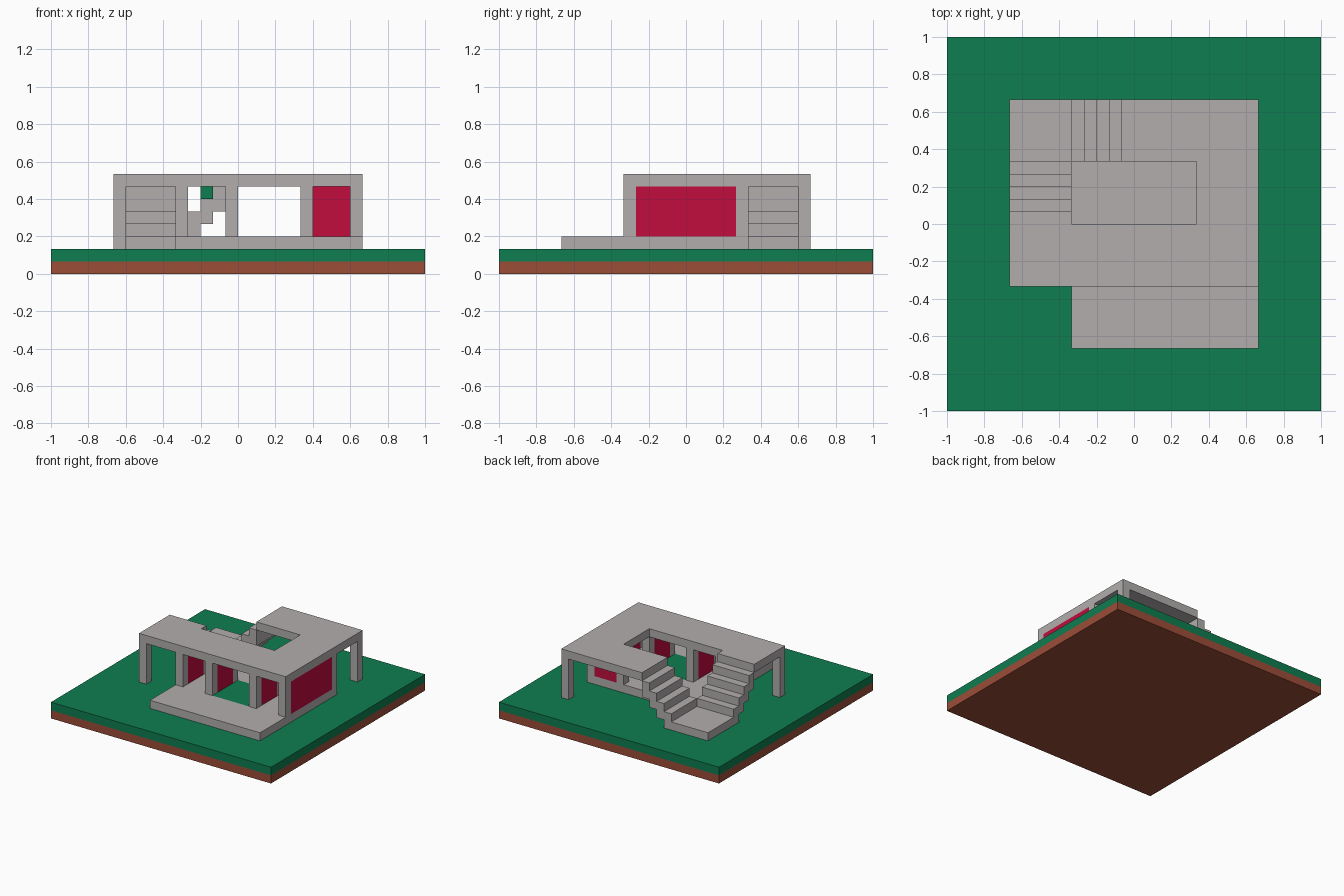
import bpy, bmesh
from mathutils import Vector

if "Cube" in bpy.data.objects:
    bpy.data.objects.remove(bpy.data.objects["Cube"], do_unlink=True)

U = 1 / 15  # one building module


def material(name, rgb):
    m = bpy.data.materials.new(name)
    m.use_nodes = True
    color = (*rgb, 1)
    m.diffuse_color = color
    bsdf = next(n for n in m.node_tree.nodes if n.type == 'BSDF_PRINCIPLED')
    bsdf.inputs["Base Color"].default_value = color
    return m


GRASS = material("grass green", (0.0045, 0.205, 0.080))
SOIL = material("soil brown", (0.333, 0.074, 0.039))
STONE = material("stone grey", (0.445, 0.423, 0.418))
PANE = material("red glass", (0.533, 0.0037, 0.048))


def prism(name, points, push, mat):
    """Extrude a flat outline (in modules) along the vector push."""
    bm = bmesh.new()
    face = bm.faces.new([bm.verts.new(Vector(p) * U) for p in points])
    grown = bmesh.ops.extrude_face_region(bm, geom=[face])
    verts = [g for g in grown["geom"] if isinstance(g, bmesh.types.BMVert)]
    bmesh.ops.translate(bm, verts=verts, vec=Vector(push) * U)
    bmesh.ops.recalc_face_normals(bm, faces=bm.faces)
    mesh = bpy.data.meshes.new(name)
    bm.to_mesh(mesh)
    bm.free()
    mesh.materials.append(mat)
    obj = bpy.data.objects.new(name, mesh)
    bpy.context.collection.objects.link(obj)
    return obj


def box(name, x, y, z, mat):
    corners = [(x[0], y[0], z[0]), (x[1], y[0], z[0]),
               (x[1], y[1], z[0]), (x[0], y[1], z[0])]
    return prism(name, corners, (0, 0, z[1] - z[0]), mat)


# Ground layers
box("soil", (-15, 15), (-15, 15), (0, 1), SOIL)
box("lawn", (-15, 15), (-15, 15), (1, 2), GRASS)

# Floors
box("terrace", (-5, 10), (-10, -5), (2, 3), STONE)
box("left_room_floor", (-5, 0), (-5, 0), (2, 3), STONE)
box("garden_floor", (0, 5), (-5, 0), (2, 3), GRASS)
box("right_room_floor", (5, 10), (-5, 5), (2, 3), STONE)
box("courtyard_floor", (-5, 5), (0, 5), (2, 3), STONE)
box("stair_landing", (-10, -5), (5, 10), (2, 3), STONE)

# Roof wrapped around the open courtyard
outline = [(-10, -5), (10, -5), (10, 10), (-1, 10), (-1, 5),
           (5, 5), (5, 0), (-5, 0), (-5, 1), (-10, 1)]
prism("roof", [(x, y, 7) for x, y in outline], (0, 0, 1), STONE)

# Stair profile: four steps, each two modules thick, as (run, height)
upper = [p for i in range(4) for p in ((i, 4 + i), (i + 1, 4 + i))]
lower = [p for i in reversed(range(4)) for p in ((i + 1, 2 + i), (i, 2 + i))]
profile = upper + lower
prism("back_stairs", [(-5 + r, 5, h) for r, h in profile], (0, 5, 0), STONE)
prism("side_stairs", [(-10, 5 - r, h) for r, h in profile], (5, 0, 0), STONE)

# Free corner pillars standing on the lawn
for name, x, y in (("front_pillar", -10, -5), ("back_pillar", 9, 9)):
    box(name, (x, x + 1), (y, y + 1), (2, 7), STONE)

# Wall posts
for x, y in ((-5, -5), (-5, -1), (-1, -5), (-1, -1), (5, -5),
             (5, -1), (5, 4), (9, -5), (9, 4)):
    box("wall_post", (x, x + 1), (y, y + 1), (3, 7), STONE)

# Glass panes between the posts
for x in (-5, -1, 5):
    box("inner_pane", (x, x + 1), (-4, -1), (3, 7), PANE)
box("side_pane", (9, 10), (-4, 4), (3, 7), PANE)
box("back_pane", (6, 9), (4, 5), (3, 7), PANE)

# Ceiling lamp in the left room
box("ceiling_lamp", (-3, -2), (-3, -2), (6, 7), GRASS)
